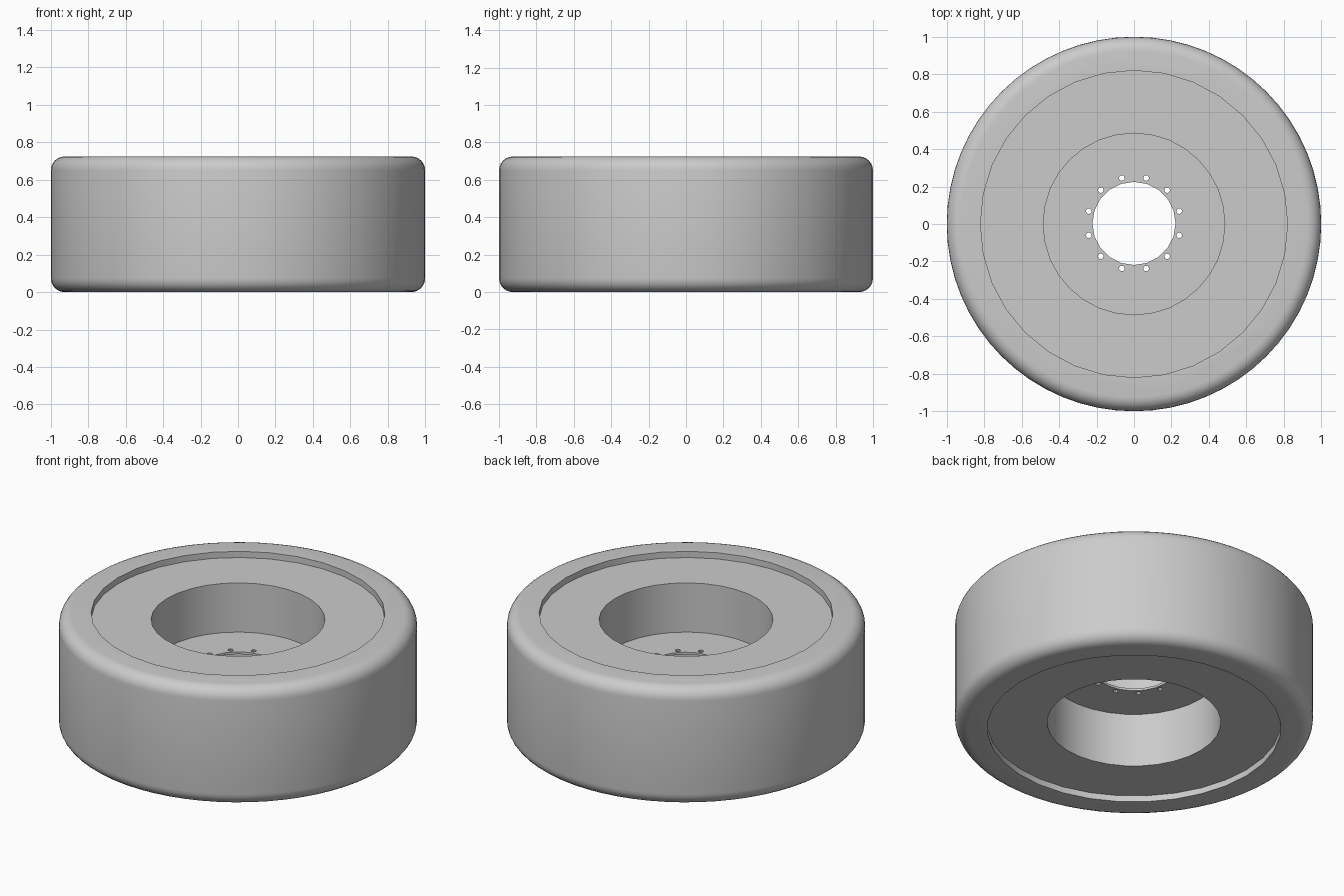
import bpy, bmesh, math
from mathutils import Matrix, Vector

cube = bpy.data.objects.get("Cube")
if cube:
    bpy.data.objects.remove(cube)

HEIGHT = 0.725      # overall width of the wheel, lying flat
RECESS = 0.038      # depth of the rim face below the tyre wall
RIM_R, BORE_R = 0.82, 0.485
WEB_LOW, WEB_HIGH = 0.37, 0.384

grey = bpy.data.materials.new("plain grey")
grey.use_nodes = True
grey.diffuse_color = (0.6, 0.6, 0.6, 1)
grey.node_tree.nodes["Principled BSDF"].inputs["Base Color"].default_value = (0.6, 0.6, 0.6, 1)


def finish(name, bm):
    bmesh.ops.recalc_face_normals(bm, faces=bm.faces)
    mesh = bpy.data.meshes.new(name)
    bm.to_mesh(mesh)
    bm.free()
    mesh.materials.append(grey)
    obj = bpy.data.objects.new(name, mesh)
    bpy.context.collection.objects.link(obj)
    return obj


def smooth(obj):
    bpy.ops.object.select_all(action='DESELECT')
    obj.select_set(True)
    bpy.context.view_layer.objects.active = obj
    bpy.ops.object.shade_smooth_by_angle(angle=math.radians(35))


def lathe(name, profile, sides, capped=False):
    """Spin (radius, height) points around z, optionally closing both ends."""
    bm = bmesh.new()
    rings = []
    for r, z in profile:
        angles = [math.tau * i / sides for i in range(sides)]
        rings.append([bm.verts.new((r * math.cos(a), r * math.sin(a), z)) for a in angles])
    for low, high in zip(rings, rings[1:]):
        for i in range(sides):
            j = (i + 1) % sides
            bm.faces.new((low[i], low[j], high[j], high[i]))
    if capped:
        bm.faces.new(rings[0][::-1])
        bm.faces.new(rings[-1])
    return finish(name, bm)


def cylinders(name, items, low, high):
    """Cutter made of upright cylinders given as (x, y, radius, sides)."""
    bm = bmesh.new()
    for x, y, r, sides in items:
        bmesh.ops.create_cone(bm, cap_ends=True, segments=sides, radius1=r, radius2=r,
                              depth=high - low,
                              matrix=Matrix.Translation((x, y, (low + high) / 2)))
    return finish(name, bm)


def cut(obj, cutter):
    mod = obj.modifiers.new("cut", 'BOOLEAN')
    mod.operation = 'DIFFERENCE'
    mod.solver = 'EXACT'
    mod.object = cutter
    bpy.context.view_layer.objects.active = obj
    bpy.ops.object.modifier_apply(modifier=mod.name)
    bpy.data.objects.remove(cutter)


# Tyre: straight tread, rounded shoulders, flat side walls
SHOULDER = 0.075
STEPS = 6
lower = []
for i in range(STEPS + 1):
    a = math.pi / 2 * i / STEPS
    lower.append((1 - SHOULDER + SHOULDER * math.sin(a), SHOULDER - SHOULDER * math.cos(a)))
upper = [(r, HEIGHT - z) for r, z in reversed(lower)]
tyre = lathe("tyre", lower + upper, 64, capped=True)
cut(tyre, cylinders("tyre_cutter", [(0, 0, RIM_R, 32)], -0.2, HEIGHT + 0.2))
smooth(tyre)

# Rim: two recessed faces joined by the deep hub bore
rim = lathe("rim", [(RIM_R, RECESS), (BORE_R, RECESS),
                    (BORE_R, HEIGHT - RECESS), (RIM_R, HEIGHT - RECESS)], 32)
smooth(rim)

# Thin mounting plate with an axle hole and a circle of bolt holes
plate = lathe("mounting_plate", [(BORE_R, WEB_LOW), (BORE_R, WEB_HIGH)], 32, capped=True)
holes = [(0, 0.003, 0.222, 20)]
for i in range(12):
    a = math.radians(15 + 30 * i)
    holes.append((0.25 * math.cos(a), 0.25 * math.sin(a) + 0.004, 0.015, 10))
cut(plate, cylinders("hole_cutter", holes, WEB_LOW - 0.1, WEB_HIGH + 0.1))
smooth(plate)
